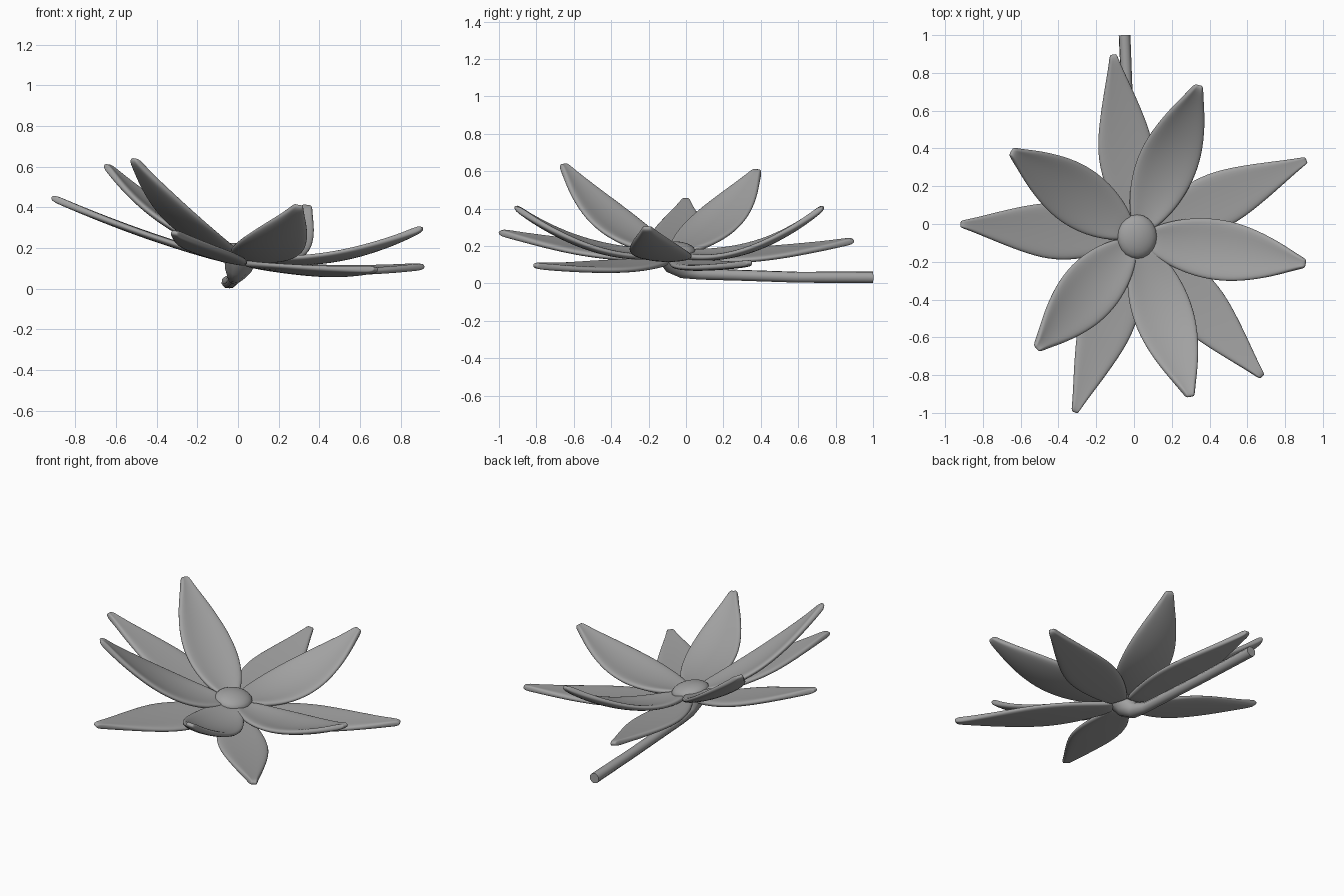
import bpy, bmesh, math
from mathutils import Vector

cube = bpy.data.objects.get("Cube")
if cube:
    bpy.data.objects.remove(cube, do_unlink=True)

grey = bpy.data.materials.new("flower_grey")
grey.use_nodes = True
COLOUR = (0.36, 0.36, 0.36, 1)
grey.diffuse_color = COLOUR
grey.node_tree.nodes["Principled BSDF"].inputs["Base Color"].default_value = COLOUR

CENTRE = Vector((0.015, -0.07, 0))
UP = Vector((0.19, 0, 1)).normalized()      # the bloom leans towards +x

# Half widths along a petal: (fraction of length, half width)
UPPER = [(0, .06), (.12, .115), (.28, .155), (.45, .168), (.62, .15), (.8, .10), (.93, .046), (1, .022)]
LOWER = [(0, .05), (.12, .10), (.28, .145), (.45, .158), (.62, .125), (.8, .074), (.93, .034), (1, .018)]


def finish(name, mesh):
    obj = bpy.data.objects.new(name, mesh)
    bpy.context.collection.objects.link(obj)
    obj.data.materials.append(grey)
    for p in mesh.polygons:
        p.use_smooth = True
    return obj


def petal(name, tip, mid_z, base_z, profile, cup):
    """Cupped blade following a curved midrib from the centre to its tip."""
    tip = Vector(tip)
    flat = Vector((tip.x, tip.y, 0)) - CENTRE
    d = flat.normalized()
    start = CENTRE + d * 0.06
    start.z = base_z - 0.19 * start.x
    ctrl_z = 2 * mid_z - (start.z + tip.z) / 2

    def rib(t):
        p = start.lerp(tip, t)
        p.z = (1 - t) ** 2 * start.z + 2 * t * (1 - t) * ctrl_z + t * t * tip.z
        return p

    bm = bmesh.new()
    rows = []
    for t, w in profile:
        tangent = (rib(t + .01) - rib(t - .01)).normalized()
        side = UP.cross(tangent).normalized()
        normal = tangent.cross(side)
        rows.append([bm.verts.new(rib(t) + side * w * s + normal * cup * (s * s - .4) * w / .16)
                     for s in (-1, -.5, 0, .5, 1)])
    for a, b in zip(rows, rows[1:]):
        for i in range(4):
            bm.faces.new((a[i], b[i], b[i + 1], a[i + 1]))
    bmesh.ops.recalc_face_normals(bm, faces=bm.faces)
    mesh = bpy.data.meshes.new(name)
    bm.to_mesh(mesh)
    bm.free()
    obj = finish(name, mesh)
    solid = obj.modifiers.new("thickness", 'SOLIDIFY')
    solid.thickness = 0.034
    solid.offset = 0
    sub = obj.modifiers.new("rounding", 'SUBSURF')
    sub.levels = sub.render_levels = 2


# Inner ring of petals, curling upwards: (tip, height halfway along)
inner = [((.345, .735, .41), .19), ((.91, -.21, .30), .155), ((.30, -.915, .41), .20),
         ((-.515, -.66, .64), .325), ((-.65, .385, .61), .335)]
for i, (tip, mid) in enumerate(inner):
    petal(f"inner_petal_{i + 1}", tip, mid, 0.165, UPPER, 0.022)

# Outer ring of petals, flatter and more pointed
outer = [((-.11, .90, .23), .16), ((.915, .34, .11), .09), ((.68, -.81, .095), .085),
         ((-.315, -1.0, .275), .19), ((-.92, 0, .45), .275)]
for i, (tip, mid) in enumerate(outer):
    petal(f"outer_petal_{i + 1}", tip, mid, 0.13, LOWER, 0.006)

# Domed flower centre
bm = bmesh.new()
bmesh.ops.create_uvsphere(bm, u_segments=20, v_segments=12, radius=1)
bmesh.ops.scale(bm, vec=(.108, .118, .05), verts=bm.verts)
mesh = bpy.data.meshes.new("flower_centre")
bm.to_mesh(mesh)
bm.free()
centre = finish("flower_centre", mesh)
centre.location = (.015, -.067, .172)
centre.rotation_euler = (0, math.atan(0.19), 0)

# Stem, flaring into the underside of the bloom
path = [((.01, -.075, .15), .085), ((0, -.055, .105), .07), ((-.01, -.01, .068), .045),
        ((-.018, .08, .05), .031), ((-.025, .3, .043), .03), ((-.033, .6, .033), .03),
        ((-.05, 1.0, .032), .032)]
curve = bpy.data.curves.new("stem", 'CURVE')
curve.dimensions = '3D'
curve.bevel_depth = 1.0
curve.bevel_resolution = 2
curve.use_fill_caps = True
spline = curve.splines.new('POLY')
spline.points.add(len(path) - 1)
for pt, (co, r) in zip(spline.points, path):
    pt.co = (*co, 1)
    pt.radius = r
spline.use_smooth = True
stem = bpy.data.objects.new("stem", curve)
bpy.context.collection.objects.link(stem)
curve.materials.append(grey)
